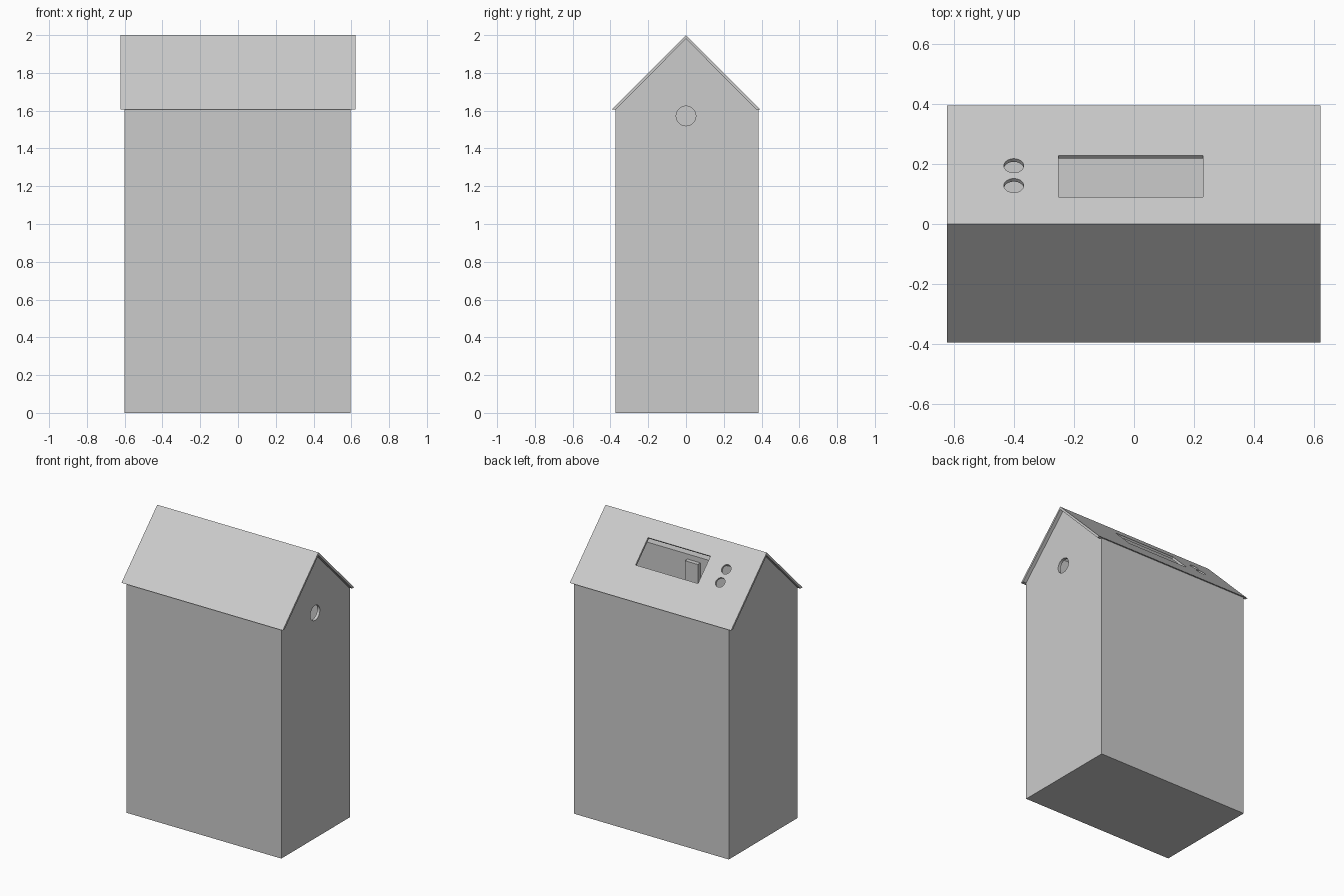
import bpy, math
from mathutils import Vector

if "Cube" in bpy.data.objects:
    bpy.data.objects.remove(bpy.data.objects["Cube"], do_unlink=True)

grey = bpy.data.materials.new("light_grey")
grey.use_nodes = True
grey.diffuse_color = (0.6, 0.6, 0.6, 1)
grey.node_tree.nodes["Principled BSDF"].inputs["Base Color"].default_value = (0.6, 0.6, 0.6, 1)


def prism(name, profile, x0, x1):
    """Extrude a (y, z) outline along x."""
    n = len(profile)
    verts = [(x, y, z) for x in (x0, x1) for y, z in profile]
    faces = [tuple(reversed(range(n))), tuple(range(n, 2 * n))]
    faces += [(i, (i + 1) % n, n + (i + 1) % n, n + i) for i in range(n)]
    mesh = bpy.data.meshes.new(name)
    mesh.from_pydata(verts, [], faces)
    mesh.materials.append(grey)
    obj = bpy.data.objects.new(name, mesh)
    bpy.context.collection.objects.link(obj)
    return obj


def block(name, x0, x1, y0, y1, z0, z1):
    return prism(name, [(y0, z0), (y1, z0), (y1, z1), (y0, z1)], x0, x1)


def cut(target, cutter):
    """Subtract a cutter and remove it."""
    mod = target.modifiers.new("opening", "BOOLEAN")
    mod.operation, mod.solver, mod.object = "DIFFERENCE", "EXACT", cutter
    bpy.context.view_layer.objects.active = target
    bpy.ops.object.modifier_apply(modifier=mod.name)
    bpy.data.objects.remove(cutter, do_unlink=True)


def round_cutter(location, radius, rotation):
    bpy.ops.mesh.primitive_cylinder_add(vertices=48, radius=radius, depth=0.1,
                                        location=location, rotation=rotation)
    cutter = bpy.context.object
    cutter.data.materials.append(grey)
    cutter.hide_render = True
    return cutter


L, R, F, B, EAVE, APEX, T = -0.6, 0.595, -0.372, 0.385, 1.608, 1.98, 0.02

# Hollow body: floor, long walls and gable ends
block("floor", L + T, R - T, F + T, B - T, 0, T)
prism("front_wall", [(F, 0), (F + T, 0), (F + T, EAVE + T), (F, EAVE)], L + T, R - T)
prism("back_wall", [(B - T, 0), (B, 0), (B, EAVE), (B - T, EAVE)], L + T, R - T)
gable = [(F, 0), (B, 0), (B, EAVE), (-F, EAVE), (0, APEX), (F, EAVE)]
prism("right_gable_wall", gable, L, L + T)
left_gable = prism("left_gable_wall", gable, R - T, R)
cut(left_gable, round_cutter((R, 0, 1.572), 0.052, (0, math.pi / 2, 0)))

# Thin folded roof
roof = prism("roof", [(-0.394, 1.606), (F, 1.606), (0, APEX), (-F, 1.606),
                      (0.394, 1.606), (0, 2.0)], -0.623, 0.621)

# Rectangular hatch, cut square to the back slope
depth = 0.04
hatch = prism("hatch_cutter", [(y + s * depth, 2 - y + s * depth) for y, s in
                               ((0.09, -1), (0.228, -1), (0.228, 1), (0.09, 1))], -0.252, 0.23)
hatch.hide_render = True
cut(roof, hatch)

# Pair of round vents beside the hatch
for y in (0.194, 0.128):
    cut(roof, round_cutter((-0.4, y, 2 - y), 0.033, (-math.pi / 4, 0, 0)))

# Inner shelf and small box seen through the hatch
prism("inner_shelf", [(F + T, 0.02), (-0.16, 0.02), (-0.16, 1.735), (-0.24, 1.735),
                      (F + T, EAVE + T)], L + T, R - T)
block("inner_box", 0, 0.1, -0.16, -0.13, 1.5, 1.7)
